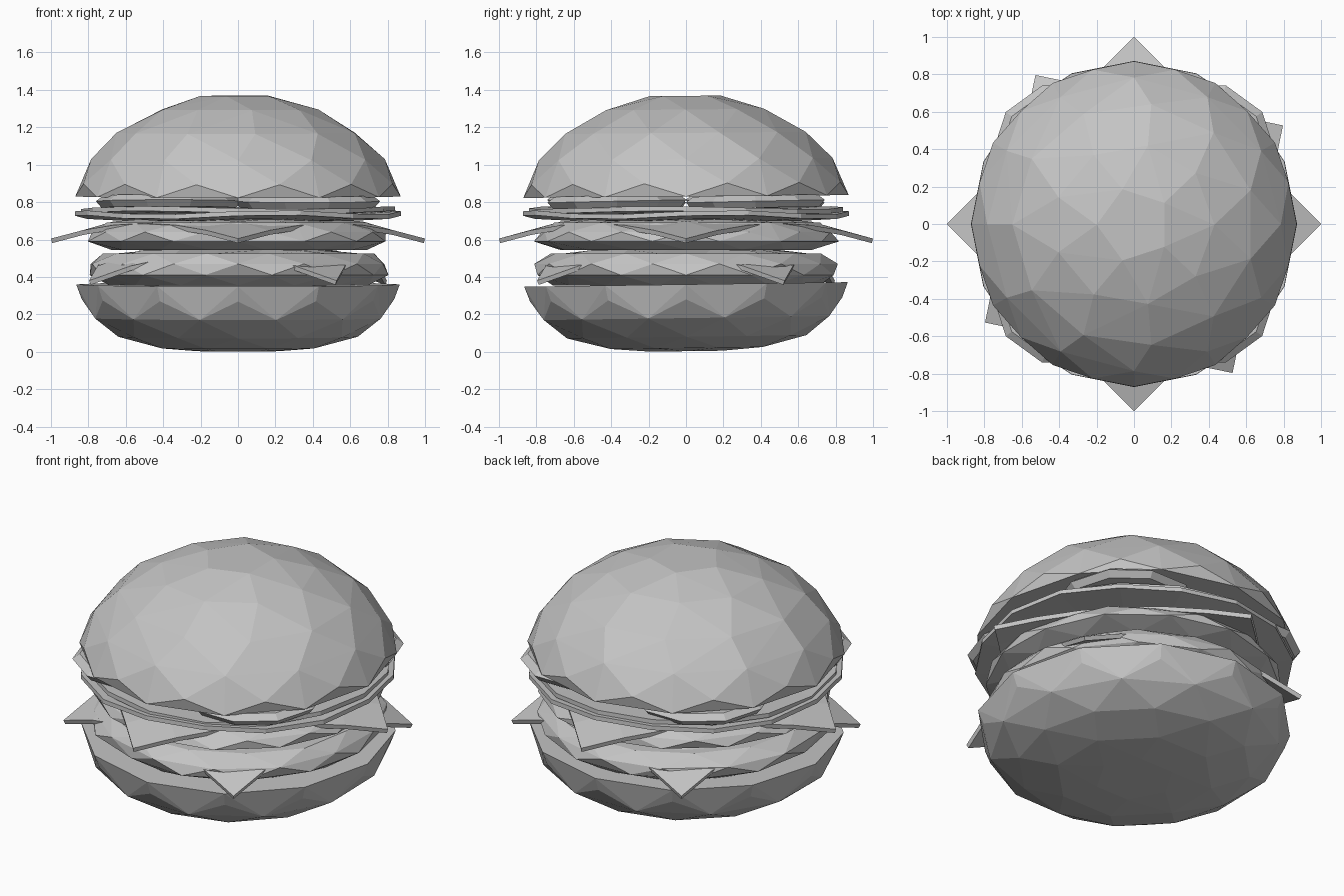
import bpy, bmesh, math, random
from mathutils import Vector, Matrix

random.seed(4)
cube = bpy.data.objects.get("Cube")
if cube:
    bpy.data.objects.remove(cube)

grey = bpy.data.materials.new("plain_grey")
grey.use_nodes = True
COLOUR = (0.55, 0.55, 0.55, 1)
grey.diffuse_color = COLOUR
grey.node_tree.nodes["Principled BSDF"].inputs["Base Color"].default_value = COLOUR


def finish(name, bm, thickness=0):
    """Turn a bmesh into a flat shaded object, optionally thickened downwards."""
    mesh = bpy.data.meshes.new(name)
    bm.to_mesh(mesh)
    bm.free()
    mesh.materials.append(grey)
    obj = bpy.data.objects.new(name, mesh)
    bpy.context.collection.objects.link(obj)
    if thickness:
        mod = obj.modifiers.new("thickness", 'SOLIDIFY')
        mod.thickness = thickness
        mod.offset = -1
    return obj


def faceted(name, rings, jitter=0.0, tilt=0.0, centre=(0, 0, 0)):
    """Convex faceted body from rings of (sides, radius, height, half-step stagger)."""
    bm = bmesh.new()
    for sides, radius, z, stagger in rings:
        for i in range(sides):
            a = math.tau * (i + stagger / 2) / sides
            r = radius + random.uniform(-jitter, jitter)
            bm.verts.new((r * math.cos(a), r * math.sin(a), z))
    hull = bmesh.ops.convex_hull(bm, input=bm.verts[:])
    bmesh.ops.delete(bm, geom=[v for v in bm.verts if not v.link_faces], context='VERTS')
    bmesh.ops.recalc_face_normals(bm, faces=bm.faces[:])
    mid = Vector((0, 0, rings[0][2]))
    bmesh.ops.rotate(bm, cent=mid, matrix=Matrix.Rotation(tilt, 3, 'X'), verts=bm.verts[:])
    bmesh.ops.translate(bm, vec=Vector(centre), verts=bm.verts[:])
    return finish(name, bm)


def cheese(name, half_diagonal, turn, top, droop, start):
    """Square slice whose corners sag past the patty."""
    bm = bmesh.new()
    bmesh.ops.create_grid(bm, x_segments=6, y_segments=6, size=half_diagonal / math.sqrt(2))
    bmesh.ops.rotate(bm, matrix=Matrix.Rotation(turn, 3, 'Z'), verts=bm.verts[:])
    for v in bm.verts:
        t = max(0, (v.co.xy.length - start) / (half_diagonal - start))
        v.co.z = top - droop * t ** 1.15
    finish(name, bm, 0.025)


def leaf(name, radius, z, rise, wave, waves, phase):
    """Thin wavy round sheet with a raised rim."""
    bm = bmesh.new()
    profile = [bm.verts.new((radius * f, 0, 0)) for f in (0, 0.4, 0.75, 1)]
    edges = [bm.edges.new(pair) for pair in zip(profile, profile[1:])]
    bmesh.ops.spin(bm, geom=profile + edges, cent=(0, 0, 0), axis=(0, 0, 1),
                   angle=math.tau, steps=16)
    bmesh.ops.remove_doubles(bm, verts=bm.verts[:], dist=0.001)
    for v in bm.verts:
        f = v.co.xy.length / radius
        a = math.atan2(v.co.y, v.co.x)
        v.co.z = z + rise * f * f + wave * f * math.sin(waves * a + phase)
    bmesh.ops.recalc_face_normals(bm, faces=bm.faces[:])
    bm.normal_update()
    if sum(f.normal.z for f in bm.faces) < 0:
        bmesh.ops.reverse_faces(bm, faces=bm.faces[:])
    finish(name, bm, 0.025)


# Buns
faceted("bottom_bun", [(12, 0.865, 0.36, 0), (12, 0.835, 0.28, 0), (12, 0.79, 0.18, 1),
                       (12, 0.64, 0.08, 0), (8, 0.44, 0.02, 1), (6, 0.22, 0.003, 0)],
        tilt=math.radians(0.8))
faceted("top_bun", [(12, 0.87, 0.83, 0), (12, 0.855, 0.9, 1), (12, 0.785, 1.03, 0),
                    (11, 0.65, 1.17, 1), (9, 0.43, 1.295, 0), (5, 0.2, 1.368, 1)],
        tilt=math.radians(0.5))

# Patties
faceted("lower_patty", [(14, 0.73, 0.525, 0), (14, 0.8, 0.47, 1),
                        (14, 0.8, 0.41, 0), (14, 0.7, 0.355, 1)], jitter=0.015)
faceted("upper_patty", [(14, 0.71, 0.69, 1), (14, 0.79, 0.64, 0),
                        (14, 0.81, 0.59, 1), (14, 0.68, 0.545, 0)], jitter=0.015)

# Cheese slices
cheese("lower_cheese", 0.955, math.radians(-11.5), 0.545, 0.165, 0.62)
cheese("upper_cheese", 1.0, math.radians(45), 0.71, 0.105, 0.6)

# Lettuce
leaf("lower_lettuce", 0.87, 0.715, 0.03, 0.012, 4, 0.6)
leaf("upper_lettuce", 0.84, 0.755, 0.015, 0.008, 3, 2.0)

# Four overlapping tomato slices
for sx in (-1, 1):
    for sy in (-1, 1):
        side = ("left" if sx > 0 else "right")
        end = ("back" if sy > 0 else "front")
        faceted(f"tomato_slice_{end}_{side}",
                [(10, 0.35, 0.835, 0), (10, 0.39, 0.805, 0), (10, 0.36, 0.77, 0)],
                tilt=math.radians(1.2 * sx), centre=(0.37 * sx, 0.37 * sy, 0))
